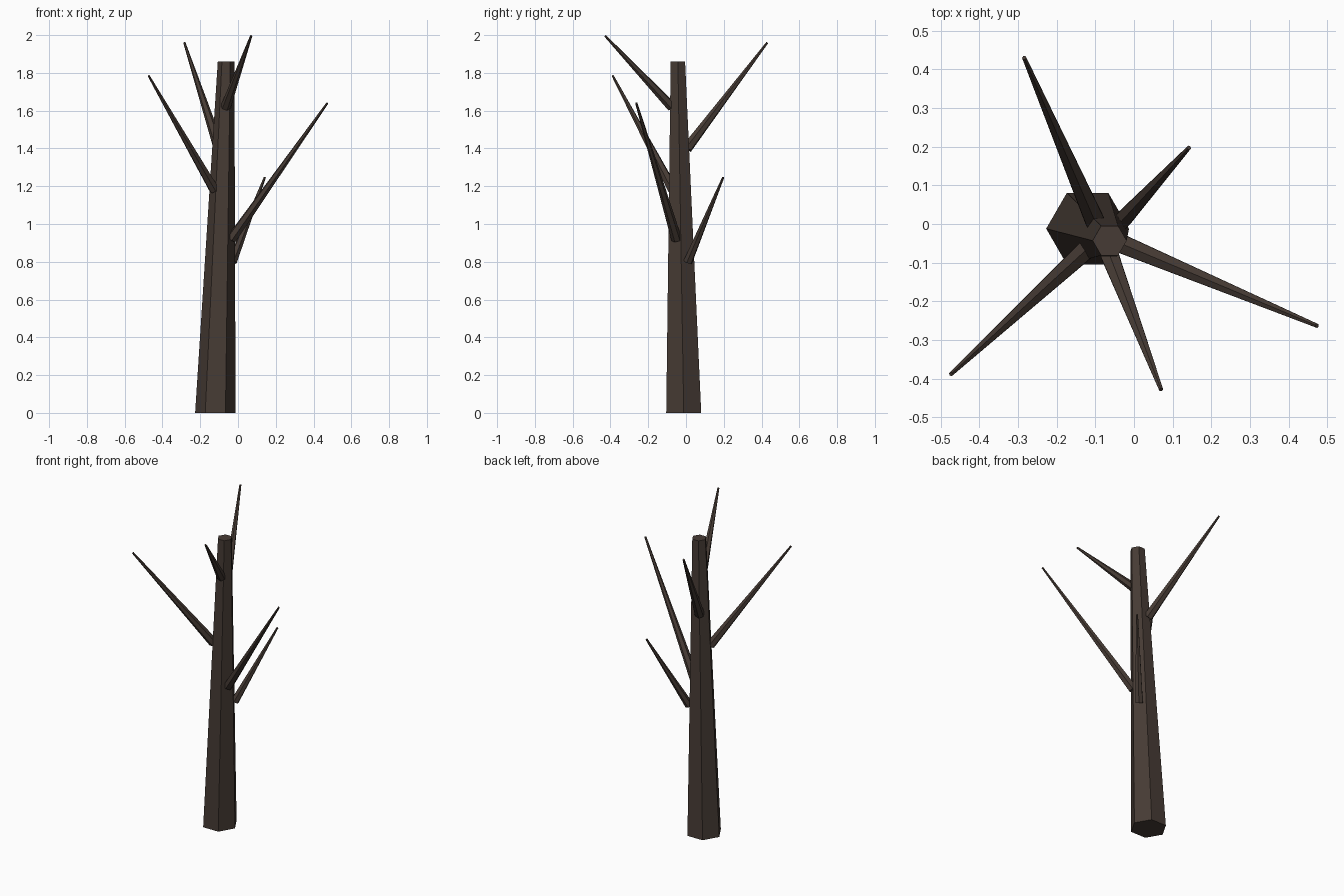
import bpy
import bmesh
from mathutils import Vector, Matrix

cube = bpy.data.objects.get("Cube")
if cube:
    bpy.data.objects.remove(cube, do_unlink=True)

BARK = (0.062, 0.044, 0.035, 1.0)
bark = bpy.data.materials.new("dark_bark")
bark.use_nodes = True
bark.diffuse_color = BARK
bark.node_tree.nodes["Principled BSDF"].inputs["Base Color"].default_value = BARK


def tapered_limb(name, start, end, r_start, r_end, level=False):
    """Six-sided tapered limb; level keeps both end caps horizontal."""
    start, end = Vector(start), Vector(end)
    axis = end - start
    bm = bmesh.new()
    bmesh.ops.create_cone(bm, cap_ends=True, segments=6, radius1=r_start,
                          radius2=r_end, depth=axis.length)
    if level:
        # Corners point along x, and the top is sheared over the base
        bmesh.ops.rotate(bm, verts=bm.verts, matrix=Matrix.Rotation(
            0.5235988, 3, 'Z')) if max(v.co.x for v in bm.verts) < r_start * 0.95 else None
        for v in bm.verts:
            base = end if v.co.z > 0 else start
            v.co = Vector((v.co.x + base.x, v.co.y + base.y, base.z))
    else:
        turn = axis.to_track_quat('Z', 'Y').to_matrix().to_4x4()
        bm.transform(Matrix.Translation((start + end) / 2) @ turn)
    mesh = bpy.data.meshes.new(name)
    bm.to_mesh(mesh)
    bm.free()
    mesh.materials.append(bark)
    obj = bpy.data.objects.new(name, mesh)
    bpy.context.collection.objects.link(obj)
    return obj


# Leaning trunk
tapered_limb("trunk", (-0.12, -0.012, 0), (-0.063, -0.043, 1.86), 0.107, 0.044, level=True)

# Bare branches: name, foot, tip, foot radius
branches = [
    ("lower_back_branch", (-0.03, 0.01, 0.80), (0.142, 0.197, 1.247), 0.025),
    ("lower_left_branch", (-0.035, -0.05, 0.92), (0.473, -0.263, 1.64), 0.028),
    ("middle_right_branch", (-0.125, -0.068, 1.18), (-0.473, -0.388, 1.785), 0.028),
    ("upper_back_branch", (-0.10, 0.005, 1.40), (-0.284, 0.43, 1.96), 0.029),
    ("upper_front_branch", (-0.065, -0.075, 1.62), (0.07, -0.428, 1.996), 0.027),
]
for name, foot, tip, radius in branches:
    tapered_limb(name, foot, tip, radius, 0.006)
